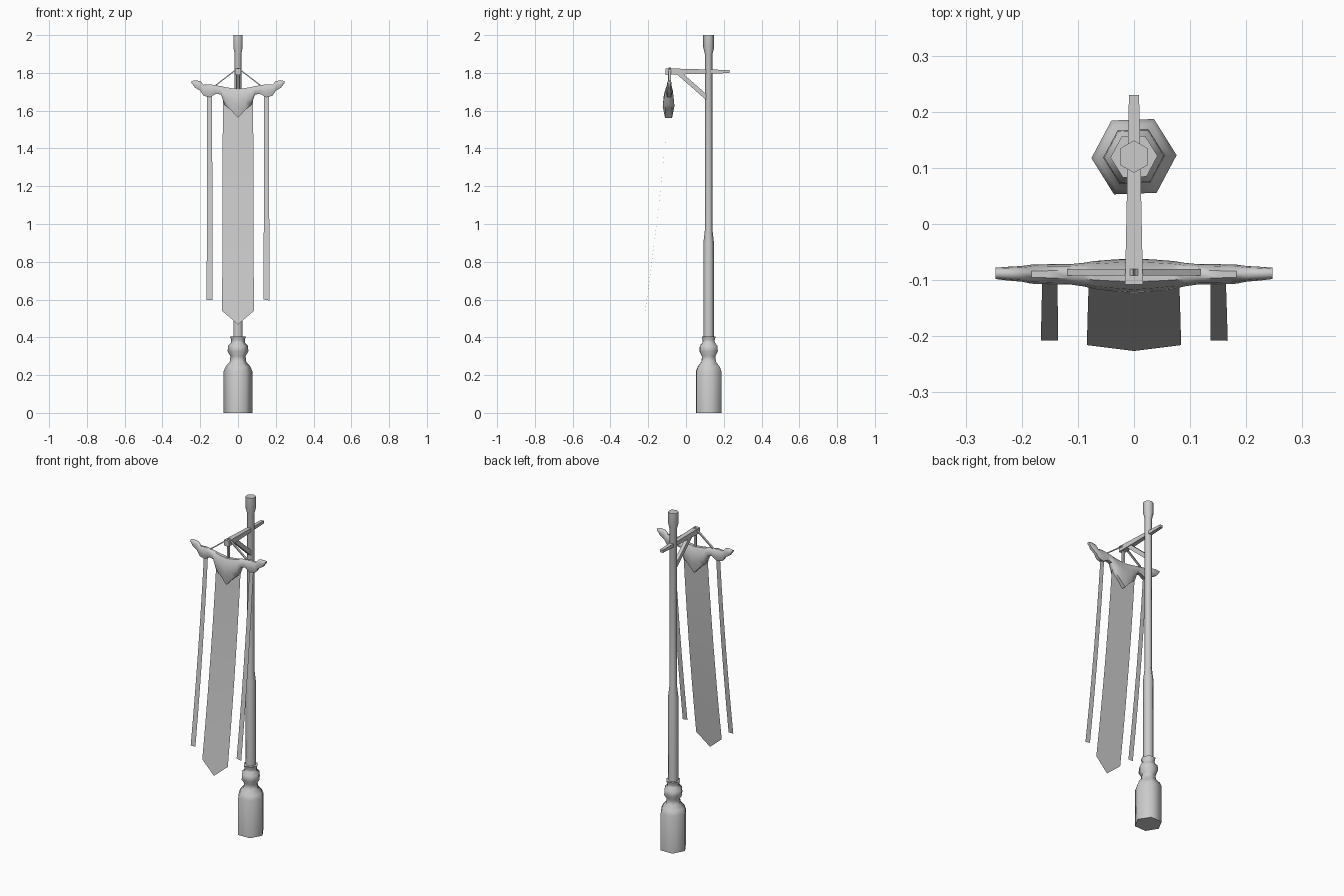
import bpy, bmesh, math
from mathutils import Vector

cube = bpy.data.objects.get("Cube")
if cube:
    bpy.data.objects.remove(cube, do_unlink=True)

grey = bpy.data.materials.new("plain grey")
grey.use_nodes = True
COLOUR = (0.6, 0.6, 0.6, 1)
grey.diffuse_color = COLOUR
grey.node_tree.nodes["Principled BSDF"].inputs["Base Color"].default_value = COLOUR

POLE_Y = 0.12


def finish(name, bm, smooth=None, closed=True):
    if closed:
        bmesh.ops.recalc_face_normals(bm, faces=bm.faces[:])
    mesh = bpy.data.meshes.new(name)
    bm.to_mesh(mesh)
    bm.free()
    obj = bpy.data.objects.new(name, mesh)
    bpy.context.collection.objects.link(obj)
    mesh.materials.append(grey)
    if smooth:
        bpy.ops.object.select_all(action='DESELECT')
        obj.select_set(True)
        bpy.context.view_layer.objects.active = obj
        bpy.ops.object.shade_smooth_by_angle(angle=math.radians(smooth))
    return obj


def loft(name, rings, smooth=None):
    """Skin a list of equal-length point rings and cap both ends."""
    bm = bmesh.new()
    rows = [[bm.verts.new(p) for p in ring] for ring in rings]
    n = len(rows[0])
    for a, b in zip(rows, rows[1:]):
        for i in range(n):
            j = (i + 1) % n
            bm.faces.new((a[i], a[j], b[j], b[i]))
    bm.faces.new(rows[0][::-1])
    bm.faces.new(rows[-1])
    return finish(name, bm, smooth)


def hex_post(name, profile, turn):
    rings = [[(r * math.cos(turn + k * math.pi / 3),
               POLE_Y + r * math.sin(turn + k * math.pi / 3), z)
              for k in range(6)] for r, z in profile]
    return loft(name, rings, 65)


def bar(name, a, b, size_a, size_b, up=(0, 0, 1)):
    """Tapered square bar; each size is (half width, half height)."""
    a, b = Vector(a), Vector(b)
    side = (b - a).cross(Vector(up)).normalized()
    top = side.cross(b - a).normalized()
    rings = [[c + side * w * s + top * h * t
              for s, t in ((-1, -1), (1, -1), (1, 1), (-1, 1))]
             for c, (w, h) in ((a, size_a), (b, size_b))]
    return loft(name, rings)


# Post: heavy turned base and slim shaft with a flared top
hex_post("post_base", [(.076, 0), (.076, .22), (.066, .245), (.044, .27), (.04, .3),
                       (.055, .325), (.053, .355), (.037, .372), (.036, .385),
                       (.042, .405)], math.radians(2))
hex_post("post_shaft", [(.028, .4), (.028, .9), (.02, .97), (.02, 1.9),
                        (.029, 1.935), (.029, 2)], math.pi / 2)

# Bracket: cross beam, diagonal brace and hanging link
bar("cross_beam", (0, -.108, 1.807), (0, .23, 1.807), (.016, .017), (.009, .008))
bar("diagonal_brace", (0, -.05, 1.81), (0, .115, 1.665), (.01, .012), (.01, .012))
bar("hanging_link", (0, -.09, 1.8), (0, -.09, 1.7), (.006, .006), (.006, .006), (0, 1, 0))

# Slanted cords from the beam to the carved bar
for s, label in ((1, "left"), (-1, "right")):
    bar(label + "_cord", (0, -.086, 1.825), (s * .117, -.086, 1.735),
        (.006, .003), (.006, .003))

# Carved bar: x, top, bottom and half depth, mirrored about the centre
STATIONS = [(.247, 1.757, 1.747, .010), (.228, 1.76, 1.722, .012),
            (.2, 1.757, 1.705, .014), (.183, 1.737, 1.68, .017),
            (.15, 1.74, 1.67, .018), (.115, 1.734, 1.69, .018),
            (.09, 1.73, 1.685, .021), (.07, 1.725, 1.63, .025),
            (.04, 1.72, 1.605, .028)]
full = ([(-x, *rest) for x, *rest in STATIONS] + [(0, 1.715, 1.562, .031)]
        + STATIONS[::-1])
rings = []
for x, top, low, d in full:
    y, h = -.088 - .2 * (d - .01), top - low
    rings.append([(x, y + d * k, low + h * t) for k, t in
                  ((-.35, 1), (-.8, .8), (-1, .4), (-.6, .0),
                   (.6, .0), (1, .4), (.8, .8), (.35, 1))])
loft("carved_bar", rings, 50)


# Cloth: thin sheets that sweep forward towards the foot
def sweep(z):
    t = (1.7 - z) / 1.23
    return -.086 - .1 * t - .04 * t * t


def cloth(name, columns, top, steps=6):
    bm = bmesh.new()
    grid = []
    for x_top, x_low, low in columns:
        col = []
        for i in range(steps + 1):
            t = i / steps
            z = top + (low - top) * t
            col.append(bm.verts.new((x_top + (x_low - x_top) * t, sweep(z), z)))
        grid.append(col)
    for a, b in zip(grid, grid[1:]):
        for i in range(steps):
            bm.faces.new((a[i], a[i + 1], b[i + 1], b[i]))
    return finish(name, bm, 30, closed=False)


cloth("main_banner", [(-.08, -.084, .54), (0, 0, .468), (.08, .084, .54)], 1.69)
cloth("left_streamer", [(.137, .136, .6), (.163, .167, .595)], 1.7)
cloth("right_streamer", [(-.163, -.166, .598), (-.137, -.135, .598)], 1.7)
